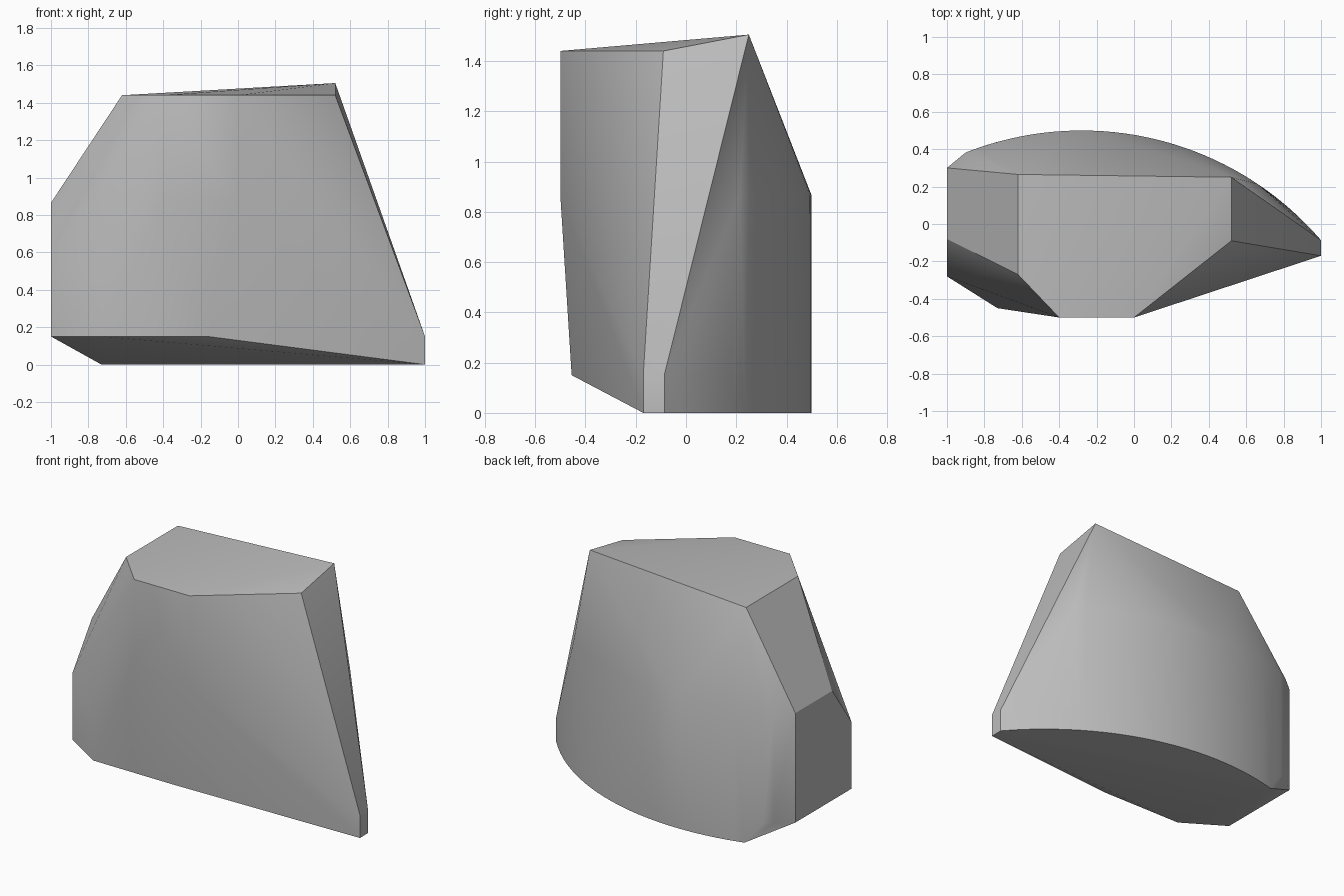
import bpy
import bmesh
import math

cube = bpy.data.objects.get("Cube")
if cube:
    bpy.data.objects.remove(cube, do_unlink=True)

LOW, MID, TOP, PEAK = 0.15, 0.865, 1.44, 1.505
RADIUS, ARC_X, ARC_Y = 1.69, -0.28, 0.5


def back_y(x):
    """Depth of the rounded back wall at a given x."""
    return ARC_Y - RADIUS + math.sqrt(RADIUS ** 2 - (x - ARC_X) ** 2)


def back_wall(x0, x1, z, steps):
    """Points along the rounded back at one height."""
    xs = [x0 + (x1 - x0) * i / steps for i in range(steps + 1)]
    return [(x, back_y(x), z) for x in xs]


points = []

# Rounded back: foot, rising shoulder and low right-hand tip
points += back_wall(-0.73, 1, 0, 28)
points += back_wall(-0.9, 0.66, MID, 26)
points += back_wall(0.66, 1, LOW, 6)
points += back_wall(-0.9, -0.73, LOW, 3)

# Sloping crown
points += [(x, y, TOP) for x, y in
           ((-0.62, -0.27), (-0.4, -0.5), (0, -0.5), (0.52, -0.09), (-0.62, 0.265))]
points.append((0.52, 0.25, PEAK))

# Upright front facet
points += [(x, -0.5, MID) for x in (-0.4, 0)]

# Flat side facet and chamfered front corner
points += [(-1, 0.3, MID), (-1, -0.08, MID), (-1, -0.28, 0.585)]
points += [(-1, 0.3, LOW), (-1, -0.28, LOW)]
points += [(-0.73, -0.45, z) for z in (LOW, 0.4)]
points.append((-0.16, -0.455, LOW))

# Narrow pointed end
points += [(1, -0.17, z) for z in (0, LOW)]

# Wrap the outline points in a convex skin
bm = bmesh.new()
for p in points:
    bm.verts.new(p)
bmesh.ops.remove_doubles(bm, verts=bm.verts[:], dist=0.001)
bmesh.ops.convex_hull(bm, input=bm.verts[:])
loose = [v for v in bm.verts if not v.link_faces]
bmesh.ops.delete(bm, geom=loose, context='VERTS')
bmesh.ops.dissolve_limit(bm, angle_limit=math.radians(0.5),
                         verts=bm.verts[:], edges=bm.edges[:])
bmesh.ops.recalc_face_normals(bm, faces=bm.faces[:])
mesh = bpy.data.meshes.new("faceted_rock")
bm.to_mesh(mesh)
bm.free()

# Plain grey stone
grey = bpy.data.materials.new("stone_grey")
grey.use_nodes = True
colour = (0.5, 0.5, 0.5, 1)
grey.diffuse_color = colour
grey.node_tree.nodes["Principled BSDF"].inputs["Base Color"].default_value = colour
mesh.materials.append(grey)

rock = bpy.data.objects.new("faceted_rock", mesh)
bpy.context.collection.objects.link(rock)
bpy.ops.object.select_all(action='DESELECT')
rock.select_set(True)
bpy.context.view_layer.objects.active = rock
bpy.ops.object.shade_smooth_by_angle(angle=math.radians(30))
